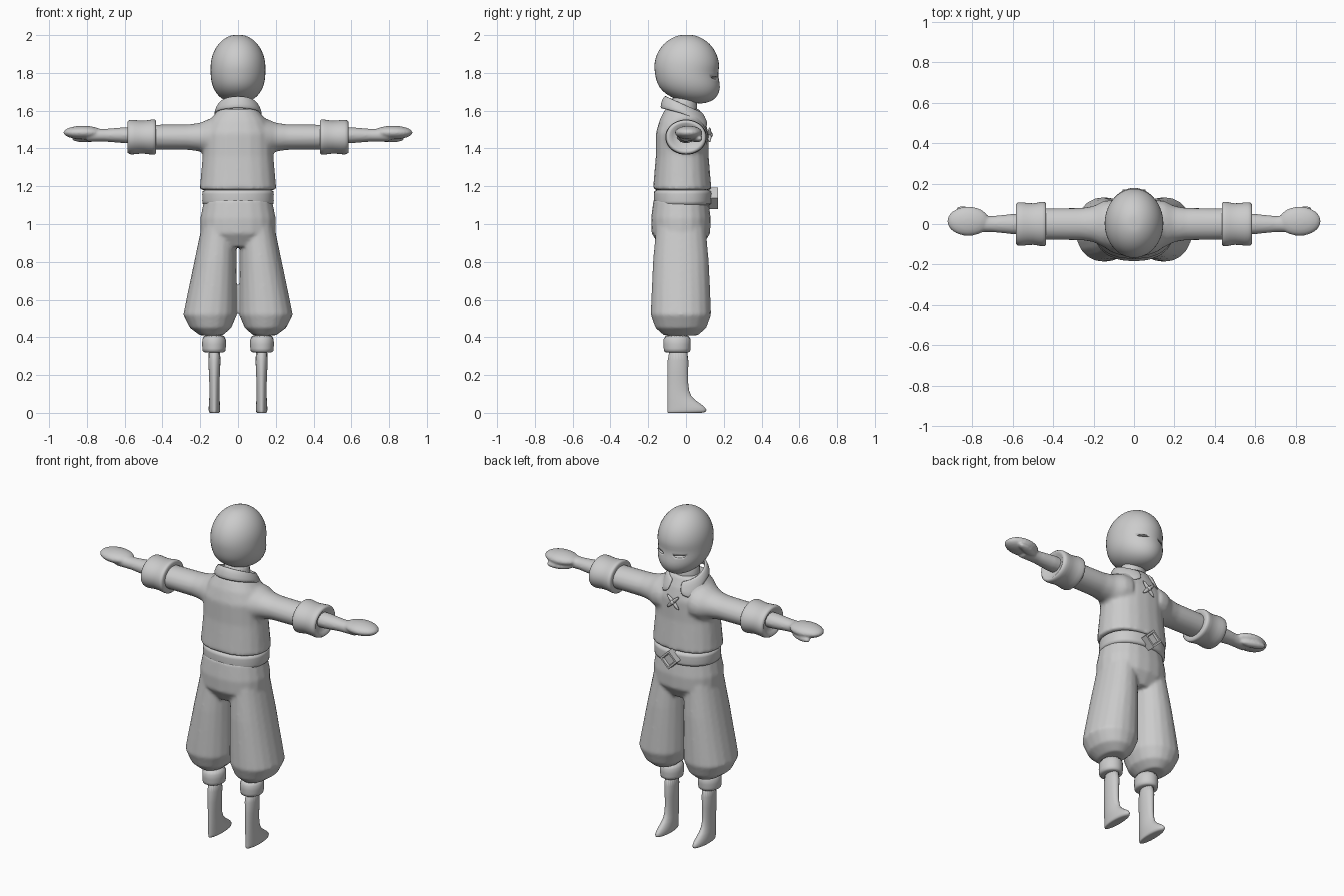
import bpy, bmesh, math
from mathutils import Vector, Matrix

cube = bpy.data.objects.get("Cube")
if cube:
    bpy.data.objects.remove(cube, do_unlink=True)

grey = (.6, .6, .6, 1)
clay = bpy.data.materials.new("light_grey")
clay.use_nodes = True
clay.diffuse_color = grey
clay.node_tree.nodes["Principled BSDF"].inputs["Base Color"].default_value = grey


def finish(bm, name, smooth=True):
    """Turn the working mesh into a named object."""
    bmesh.ops.recalc_face_normals(bm, faces=bm.faces)
    mesh = bpy.data.meshes.new(name)
    bm.to_mesh(mesh)
    bm.free()
    mesh.materials.append(clay)
    for polygon in mesh.polygons:
        polygon.use_smooth = smooth
    part = bpy.data.objects.new(name, mesh)
    bpy.context.collection.objects.link(part)
    return part


def subdivide(part):
    modifier = part.modifiers.new("round", "SUBSURF")
    modifier.levels = modifier.render_levels = 1


def fuse(part, voxel):
    """Merge overlapping volumes into one soft surface."""
    remesh = part.modifiers.new("fuse", "REMESH")
    remesh.mode = "VOXEL"
    remesh.voxel_size = voxel
    remesh.use_smooth_shade = True
    soften = part.modifiers.new("soften", "SMOOTH")
    soften.factor = .5
    soften.iterations = 6


def level_ring(x, y, z, width, depth, slope=0):
    """Horizontal ring, optionally sloping from back to front."""
    return Vector((x, y, z)), Vector((width, 0, 0)), Vector((0, depth, slope * depth))


def arm_ring(x, z, radius):
    """Slightly flattened ring facing along the arm."""
    return Vector((x, 0, z)), Vector((0, radius, 0)), Vector((0, 0, radius * .85))


def loft(bm, rings, power=1, sides=20):
    """Skin a closed tube over rings; a power below one squares them off."""
    def bend(value):
        return math.copysign(abs(value) ** power, value)
    angles = [math.tau * i / sides for i in range(sides)]
    loops = [[bm.verts.new(centre + across * bend(math.cos(a)) + along * bend(math.sin(a)))
              for a in angles] for centre, across, along in rings]
    for lower, upper in zip(loops, loops[1:]):
        for i in range(sides):
            bm.faces.new((lower[i - 1], lower[i], upper[i], upper[i - 1]))
    bm.faces.new(loops[0])
    bm.faces.new(loops[-1])


def ball(bm, centre, size, turn=0, axis="Z"):
    bmesh.ops.create_uvsphere(
        bm, u_segments=20, v_segments=12, radius=1,
        matrix=Matrix.Translation(centre) @ Matrix.Rotation(turn, 4, axis)
        @ Matrix.Diagonal((*size, 1)))


# Head: round skull above, fuller and forward-set jaw below, dent at the eyes
rings = []
steps = 18
for i in range(1, steps):
    t = math.cos(math.pi * i / steps)
    low = max(0, -t)
    z = 1.83 + t * (.19 if low else .174)
    width = .148 * math.sqrt(1 - abs(t) ** (3 if low else 2))
    depth = .175 * math.sqrt(1 - abs(t) ** (4 if low else 2))
    dent = .007 * max(0, 1 - abs(z - 1.79) / .04)
    rings.append(level_ring(0, .004 + .02 * low - dent, z, width, depth - dent, -.15 * low))
bm = bmesh.new()
loft(bm, rings)
head = finish(bm, "head")
subdivide(head)

# Narrow closed-eye slits cut into the face
bm = bmesh.new()
for side in (-1, 1):
    ball(bm, (side * .065, .155, 1.775), (.034, .022, .007), side * -.45)
slits = finish(bm, "eye_slit_cutter")
slits.hide_render = slits.hide_viewport = True
cut = head.modifiers.new("eyes", "BOOLEAN")
cut.operation = "DIFFERENCE"
cut.object = slits

# Neck
bm = bmesh.new()
loft(bm, [level_ring(0, -.01, z, .075, .07) for z in (1.5, 1.6, 1.7)])
subdivide(finish(bm, "neck"))

# Shirt: body and sleeves fused together
body = ((1.18, .205, .155), (1.22, .2, .152), (1.36, .188, .14), (1.48, .185, .14),
        (1.55, .15, .12), (1.61, .1, .09))
sleeve = ((.1, .12), (.15, .115), (.2, .09), (.26, .08), (.46, .078))
bm = bmesh.new()
loft(bm, [level_ring(0, -.02, z, width, depth) for z, width, depth in body], .88)
for side in (-1, 1):
    loft(bm, [arm_ring(side * x, 1.46, radius) for x, radius in sleeve])
fuse(finish(bm, "shirt"), .011)

cuff = ((.44, .07), (.43, .11), (.45, .115), (.5, .1), (.55, .11), (.58, .11), (.59, .09), (.56, .06))
forearm = ((.5, .05), (.6, .05), (.7, .04), (.8, .04))
leg_band = ((.32, .04, .05), (.32, .065, .075), (.36, .062, .07), (.42, .068, .08))
shin = ((.36, .04, .06), (.2, .028, .055), (.11, .026, .057), (.07, .028, .07),
        (.03, .031, .105), (0, .031, .108), (0, .02, .08))

for side, label in ((1, "left"), (-1, "right")):
    # Turned-back sleeve cuff with a flared lip
    bm = bmesh.new()
    loft(bm, [arm_ring(side * x, 1.46, radius) for x, radius in cuff])
    subdivide(finish(bm, label + "_sleeve_cuff"))

    # Forearm, mitten hand and thumb
    bm = bmesh.new()
    loft(bm, [arm_ring(side * x, 1.47, radius) for x, radius in forearm])
    ball(bm, (side * .82, .014, 1.484), (.105, .073, .036))
    ball(bm, (side * .81, .055, 1.452), (.075, .026, .02), side * .3)
    fuse(finish(bm, label + "_hand"), .007)

    # Band below the trouser leg
    bm = bmesh.new()
    loft(bm, [level_ring(side * .127, -.047, z, width, depth) for z, width, depth in leg_band])
    subdivide(finish(bm, label + "_leg_band"))

    # Shin running into a narrow pointed foot, with a straight heel line
    bm = bmesh.new()
    loft(bm, [level_ring(side * .125, depth - .1, z, width, depth) for z, width, depth in shin])
    subdivide(finish(bm, label + "_shin_and_foot"))

# Trousers: hips and two ballooning legs fused together
hips = ((1.13, .18, .145), (1.03, .2, .158), (.95, .2, .155), (.88, .12, .11))
trouser_leg = ((1, .09, .13), (.8, .112, .148), (.6, .134, .157), (.52, .142, .16),
               (.45, .11, .135), (.41, .06, .09))
bm = bmesh.new()
loft(bm, [level_ring(0, -.027, z, width, depth) for z, width, depth in hips], .88)
for side in (-1, 1):
    loft(bm, [level_ring(side * (.15 - .1 * abs(z - .5)), -.027, z, width, depth)
              for z, width, depth in trouser_leg], .92)
fuse(finish(bm, "trousers"), .009)

# Belt with slightly raised rims
belt = ((1.1, -.02), (1.1, .005), (1.14, 0), (1.18, .005), (1.18, -.02))
bm = bmesh.new()
loft(bm, [level_ring(0, -.017, z, .19 + rim, .153 + rim) for z, rim in belt], .88)
subdivide(finish(bm, "belt"))

# Diamond buckle with a recessed middle
bm = bmesh.new()
bmesh.ops.create_cube(bm, size=1, matrix=Matrix.Translation((0, .145, 1.137))
                      @ Matrix.Rotation(math.pi / 4, 4, "Y") @ Matrix.Diagonal((.08, .05, .08, 1)))
plate = max(bm.faces, key=lambda face: face.calc_center_median().y)
bmesh.ops.inset_region(bm, faces=[plate], thickness=.015)
bmesh.ops.inset_region(bm, faces=[plate], thickness=.006, depth=-.012)
finish(bm, "buckle", smooth=False)

# Collar: a folded band, open at the front, falling to two points
bm = bmesh.new()
columns = []
steps = 24
for i in range(steps + 1):
    t = i / steps * 2 - 1
    angle = t * math.radians(163)
    front = (1 - math.cos(angle)) / 2
    point = max(0, 1 - abs(abs(t) - .84) / .28)
    profile = ((.097, 1.678 - .09 * front), (.112, 1.655 - .09 * front),
               (.123 + .02 * point, 1.612 - .06 * front - .06 * point))
    columns.append([bm.verts.new((radius * math.sin(angle), -.01 - radius * math.cos(angle), z))
                    for radius, z in profile])
for a, b in zip(columns, columns[1:]):
    for j in range(2):
        bm.faces.new((a[j], b[j], b[j + 1], a[j + 1]))
collar = finish(bm, "collar")
cloth = collar.modifiers.new("cloth", "SOLIDIFY")
cloth.thickness = .014
cloth.offset = 0
subdivide(collar)

# Crossed lace with a knot at the throat
bm = bmesh.new()
for side in (-1, 1):
    ball(bm, (0, .125, 1.472), (.055, .01, .011), side * math.pi / 4, "Y")
ball(bm, (0, .128, 1.472), (.014, .014, .014))
finish(bm, "throat_lace")
